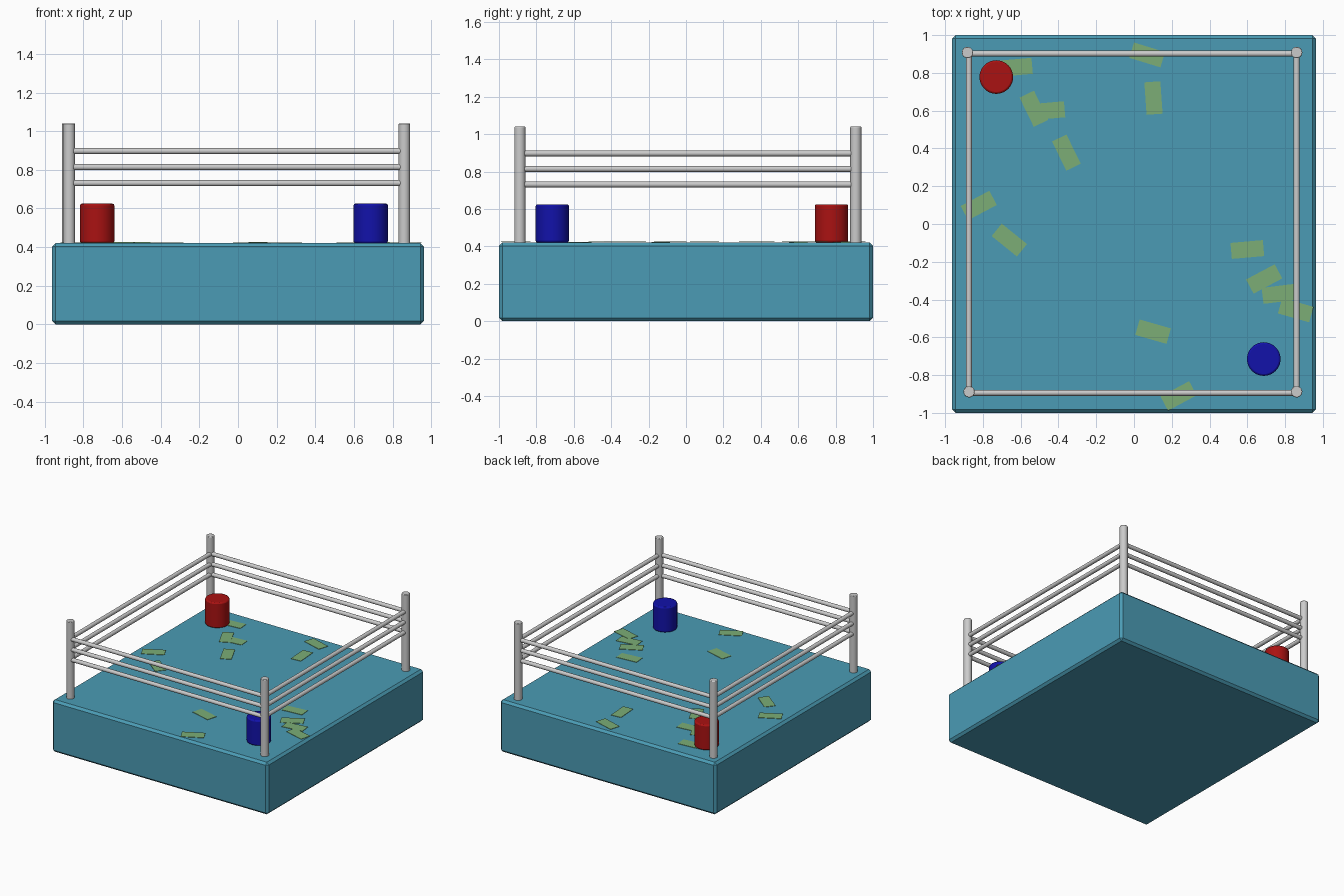
import bpy, bmesh, math
from mathutils import Vector, Matrix

if "Cube" in bpy.data.objects:
    bpy.data.objects.remove(bpy.data.objects["Cube"])

TOP = 0.42  # height of the ring floor


def material(name, rgb):
    m = bpy.data.materials.new(name)
    m.diffuse_color = (*rgb, 1)
    m.use_nodes = True
    m.node_tree.nodes["Principled BSDF"].inputs["Base Color"].default_value = m.diffuse_color
    return m


TEAL = material("teal canvas", (0.07, 0.33, 0.46))
RED = material("red", (0.40, 0.006, 0.006))
BLUE = material("blue", (0.006, 0.006, 0.40))
GREEN = material("note green", (0.20, 0.42, 0.18))


def finish(name, bm, mat=None, smooth=False, bevel=0, segments=1):
    mesh = bpy.data.meshes.new(name)
    bm.to_mesh(mesh)
    bm.free()
    ob = bpy.data.objects.new(name, mesh)
    bpy.context.collection.objects.link(ob)
    if mat:
        mesh.materials.append(mat)
    if bevel:
        mod = ob.modifiers.new("bevel", "BEVEL")
        mod.width, mod.segments = bevel, segments
        mod.limit_method = "ANGLE"
        mod.angle_limit = math.radians(40)
    if smooth:
        bpy.ops.object.select_all(action="DESELECT")
        ob.select_set(True)
        bpy.context.view_layer.objects.active = ob
        bpy.ops.object.shade_smooth_by_angle(angle=math.radians(35))
    return ob


def box(name, center, size, angle=0, mat=None, bevel=0):
    bm = bmesh.new()
    bmesh.ops.create_cube(bm, size=1, matrix=Matrix.Translation(center)
                          @ Matrix.Rotation(math.radians(angle), 4, "Z")
                          @ Matrix.Diagonal((*size, 1)))
    return finish(name, bm, mat, bevel=bevel)


def rod(name, a, b, r, mat=None, bevel=0, sides=32):
    a, b = Vector(a), Vector(b)
    d = b - a
    bm = bmesh.new()
    bmesh.ops.create_cone(bm, cap_ends=True, segments=sides, radius1=r, radius2=r,
                          depth=d.length, matrix=Matrix.Translation((a + b) / 2)
                          @ d.to_track_quat("Z", "Y").to_matrix().to_4x4())
    return finish(name, bm, mat, True, bevel, 2)


# Platform
box("platform", (0, 0, TOP / 2), (1.925, 2, TOP), mat=TEAL, bevel=0.018)

# Corner posts
posts = {"front_left": (-0.873, -0.888), "front_right": (0.861, -0.888),
         "back_right": (0.861, 0.908), "back_left": (-0.882, 0.908)}
for name, (x, y) in posts.items():
    rod("post_" + name, (x, y, TOP - 0.02), (x, y, 1.04), 0.03, bevel=0.004)

# Three ropes on every side
sides = {"front": ((-0.873, -0.894), (0.861, -0.894)),
         "back": ((-0.875, 0.902), (0.861, 0.902)),
         "left": ((-0.874, -0.888), (-0.874, 0.908)),
         "right": ((0.861, -0.888), (0.861, 0.908))}
for name, (a, b) in sides.items():
    for i, z in enumerate((0.731, 0.814, 0.897)):
        rod(f"rope_{name}_{i + 1}", (*a, z), (*b, z), 0.016, sides=20)

# Corner stools
rod("red_stool", (-0.729, 0.778, TOP), (-0.729, 0.778, 0.625), 0.089, RED, 0.01, 40)
rod("blue_stool", (0.687, -0.715, TOP), (0.687, -0.715, 0.625), 0.089, BLUE, 0.01, 40)

# Scattered paper notes: x, y, turn in degrees
notes = [(-0.625, 0.83, 5), (0.07, 0.895, -17), (0.103, 0.667, -86),
         (-0.53, 0.61, -64), (-0.453, 0.6, 5), (-0.358, 0.378, -64),
         (-0.822, 0.098, 28), (-0.66, -0.085, -39), (0.6, -0.135, 5),
         (0.689, -0.291, 28), (0.766, -0.37, 7), (0.856, -0.456, -16),
         (0.101, -0.57, -16), (0.236, -0.91, 28)]
for i, (x, y, a) in enumerate(notes):
    z = TOP + 0.003 + 0.0005 * (i % 4)
    box(f"paper_note_{i + 1}", (x, y, z), (0.172, 0.085, 0.003), a, GREEN)
